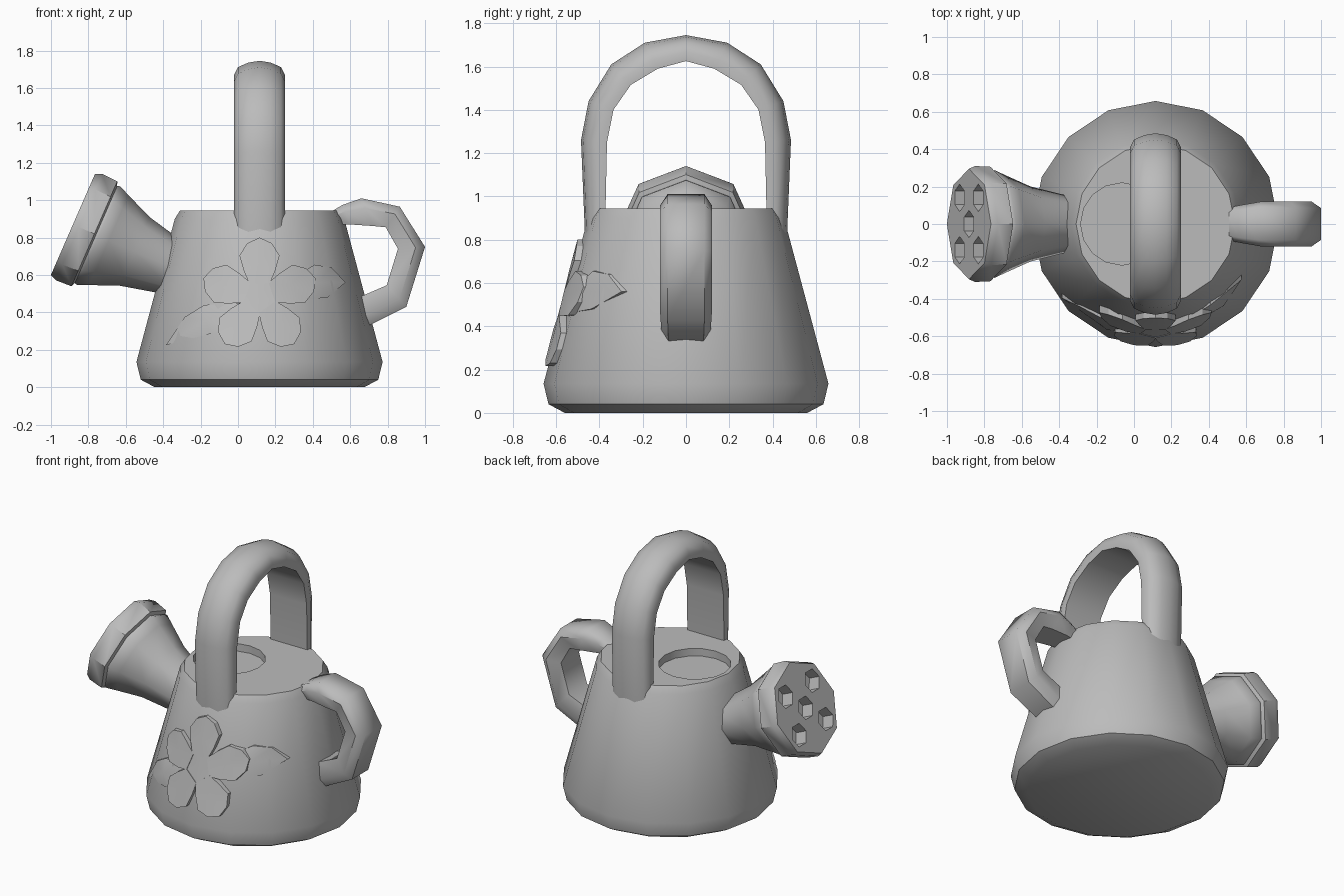
import bpy, bmesh, math
from mathutils import Vector

cube = bpy.data.objects.get("Cube")
if cube:
    bpy.data.objects.remove(cube, do_unlink=True)

CX = 0.115  # body axis

grey = bpy.data.materials.new("plain grey")
grey.use_nodes = True
grey.diffuse_color = (0.5, 0.5, 0.5, 1)
grey.node_tree.nodes["Principled BSDF"].inputs["Base Color"].default_value = (0.5, 0.5, 0.5, 1)


def finish(name, bm, angle=35):
    bmesh.ops.recalc_face_normals(bm, faces=bm.faces)
    mesh = bpy.data.meshes.new(name)
    bm.to_mesh(mesh)
    bm.free()
    mesh.materials.append(grey)
    ob = bpy.data.objects.new(name, mesh)
    bpy.context.collection.objects.link(ob)
    smooth(ob, angle)
    return ob


def smooth(ob, angle):
    bpy.ops.object.select_all(action='DESELECT')
    ob.select_set(True)
    bpy.context.view_layer.objects.active = ob
    bpy.ops.object.shade_smooth_by_angle(angle=math.radians(angle))


def loft(name, rings, angle=35):
    """Join closed rings of points and cap both ends."""
    bm = bmesh.new()
    rows = [[bm.verts.new(p) for p in ring] for ring in rings]
    n = len(rows[0])
    for a, b in zip(rows, rows[1:]):
        for i in range(n):
            j = (i + 1) % n
            bm.faces.new((a[i], a[j], b[j], b[i]))
    bm.faces.new(rows[0])
    bm.faces.new(rows[-1])
    return finish(name, bm, angle)


def lathe(name, origin, axis, profile, sides, side_axis=Vector((0, 1, 0)), angle=35):
    """Turn (distance along axis, radius) points about an axis."""
    axis = Vector(axis).normalized()
    u = side_axis
    v = axis.cross(u)
    turns = [math.tau * i / sides for i in range(sides)]
    rings = [[Vector(origin) + axis * d + (u * math.cos(t) + v * math.sin(t)) * r
              for t in turns] for d, r in profile]
    return loft(name, rings, angle)


def cut(ob, cutters, angle):
    for c in cutters:
        mod = ob.modifiers.new("cut", 'BOOLEAN')
        mod.operation = 'DIFFERENCE'
        mod.solver = 'EXACT'
        mod.object = c
        bpy.ops.object.select_all(action='DESELECT')
        ob.select_set(True)
        bpy.context.view_layer.objects.active = ob
        bpy.ops.object.modifier_apply(modifier=mod.name)
        bpy.data.objects.remove(c, do_unlink=True)
    smooth(ob, angle)


# Body with a shallow filling hole in its top
body = lathe("can_body", (CX, 0, 0), (0, 0, 1),
             [(0, 0.56), (0.04, 0.635), (0.135, 0.658), (0.9, 0.453), (0.945, 0.425)], 16)
cut(body, [lathe("hole_cutter", (-0.065, 0, 0.895), (0, 0, 1), [(0, 0.22), (0.2, 0.22)], 16)], 35)

# Spout and sprinkler head
face = Vector((-0.8825, 0, 0.87))
inward = Vector((0.917, 0, -0.4)).normalized()
across = Vector((0.4, 0, 0.917)).normalized()
spout = lathe("spout", face, inward,
              [(0, 0.295), (0.035, 0.31), (0.125, 0.306), (0.135, 0.283), (0.15, 0.288),
               (0.21, 0.262), (0.36, 0.2), (0.6, 0.145)], 8, angle=50)
spots = [(0, 0)] + [(sx * 0.125, sy * 0.14) for sx in (-1, 1) for sy in (-1, 1)]
cut(spout, [lathe("spray_cutter", face + across * a + Vector((0, b, 0)) - inward * 0.05, inward,
                  [(0, 0.073), (0.13, 0.073)], 6) for a, b in spots], 44)


def strap(name, stations, section, place, angle):
    """Sweep a section between paired outer and inner path points."""
    rings = []
    for outer, inner, width in stations:
        o, i = Vector(outer), Vector(inner)
        rings.append([place(i.lerp(o, f), w * width) for f, w in section])
    return loft(name, rings, angle)


# Carrying handle: a round-backed arch, half given and mirrored
half = [((0.465, 0.78), (0.375, 0.78), 1), ((0.485, 1.26), (0.365, 1.25), 1),
        ((0.45, 1.44), (0.335, 1.4), 1), ((0.345, 1.61), (0.255, 1.515), 1),
        ((0.19, 1.71), (0.13, 1.59), 1)]
other = [((-o[0], o[1]), (-i[0], i[1]), w) for o, i, w in reversed(half)]
arch = half + [((0, 1.745), (0, 1.625), 1)] + other
back = [(0, 0.135), (0.35, 0.137), (0.72, 0.115), (0.92, 0.06), (1, 0)]
back += [(f, -w) for f, w in reversed(back[:-1])]
strap("carrying_handle", arch, back, lambda p, w: Vector((CX + w, p.x, p.y)), 50)

# Pouring handle at the rear of the can
loop = [((0.5, 0.94), (0.5, 0.87), 0.72), ((0.56, 0.975), (0.6, 0.87), 0.85),
        ((0.66, 1.01), (0.72, 0.862), 1), ((0.865, 0.965), (0.79, 0.855), 1),
        ((1.0, 0.75), (0.855, 0.74), 1), ((0.9, 0.43), (0.795, 0.545), 1),
        ((0.69, 0.325), (0.65, 0.482), 0.95)]
bar = [(0, 0.095), (0.65, 0.12), (1, 0.085), (1, -0.085), (0.65, -0.12), (0, -0.095)]
strap("pouring_handle", loop, bar, lambda p, w: Vector((p.x, w, p.y)), 52)


# Flower relief, wrapped onto the sloping front
def on_body(x, z, lift):
    r = 0.658 - (z - 0.135) * 0.268 + lift
    return Vector((x, -math.sqrt(max(r * r - (x - CX) ** 2, 0)), z))


def relief(name, outline, middle, lift, ridge=0.0):
    bm = bmesh.new()
    front = [bm.verts.new(on_body(x, z, lift)) for x, z in outline]
    rear = [bm.verts.new(on_body(x, z, -0.04)) for x, z in outline]
    top = bm.verts.new(on_body(*middle, lift + ridge))
    low = bm.verts.new(on_body(*middle, -0.04))
    n = len(outline)
    for i in range(n):
        j = (i + 1) % n
        bm.faces.new((front[i], front[j], top))
        bm.faces.new((rear[j], rear[i], low))
        bm.faces.new((front[j], front[i], rear[i], rear[j]))
    return finish(name, bm, 30)


def turned(points, angle, centre):
    c, s = math.cos(angle), math.sin(angle)
    return [(centre[0] + t * c - w * s, centre[1] + t * s + w * c) for t, w in points]


centre = (CX, 0.485)
edge = [(0.07, 0.055), (0.14, 0.085), (0.22, 0.107), (0.285, 0.065)]
petal = edge + [(0.315, 0)] + [(t, -w) for t, w in reversed(edge)]
for k in range(5):
    a = math.radians(90 + 72 * k)
    relief(f"petal_{k + 1}", turned(petal, a, centre), turned([(0.18, 0)], a, centre)[0], 0.022)
disc = turned([(0.095 * math.cos(math.tau * k / 10), 0.095 * math.sin(math.tau * k / 10))
               for k in range(10)], math.radians(90), centre)
relief("flower_centre", disc, centre, 0.018)

# Leaves behind the petals
relief("left_leaf", [(0.575, 0.56), (0.5, 0.64), (0.41, 0.655), (0.25, 0.56), (0.3, 0.46), (0.48, 0.48)],
       (0.42, 0.56), 0.004, 0.014)
relief("right_leaf", [(-0.385, 0.225), (-0.285, 0.375), (-0.18, 0.44), (0.03, 0.45), (0.0, 0.32), (-0.15, 0.285)],
       (-0.17, 0.36), 0.004, 0.014)
